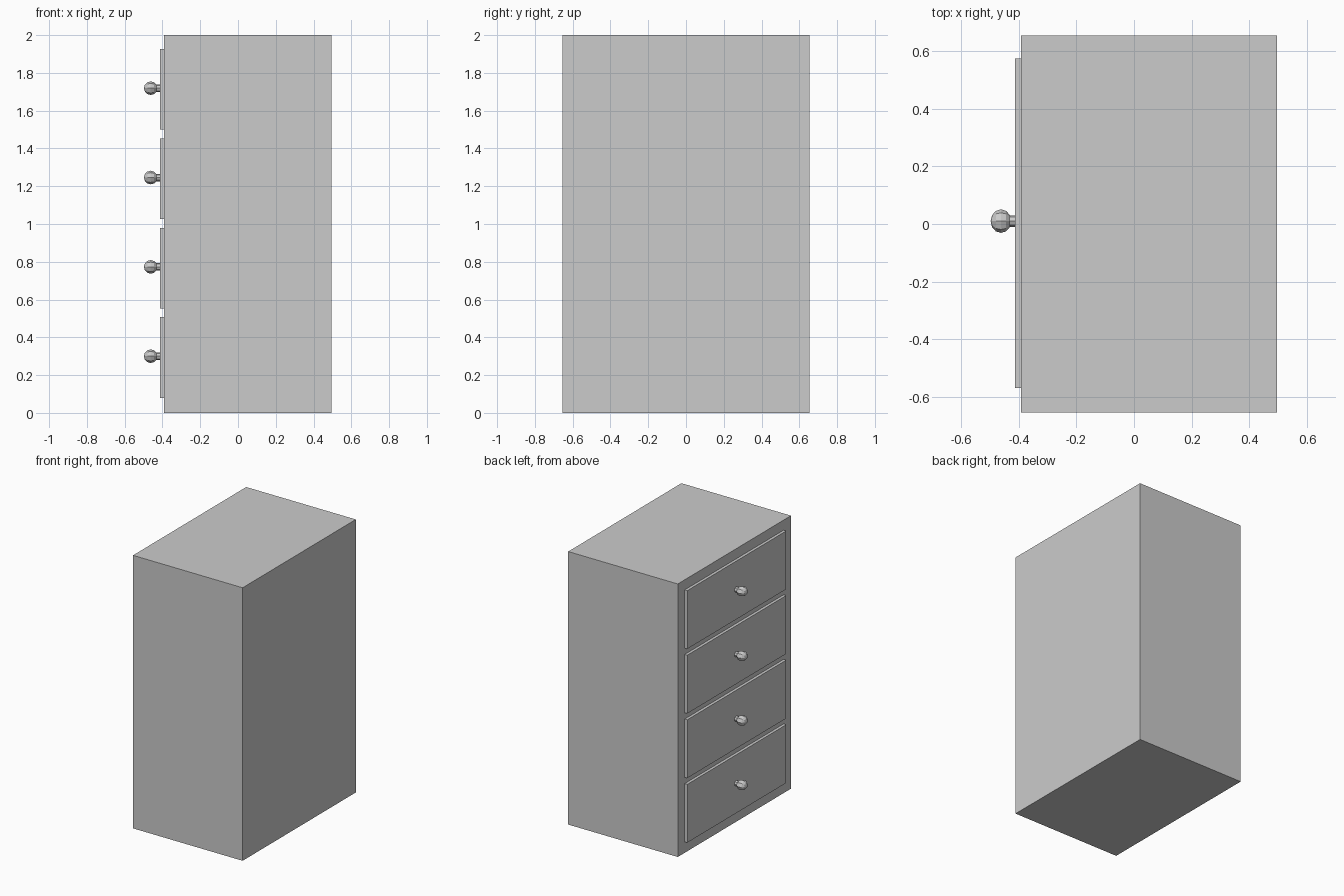
import bpy
from math import pi

if "Cube" in bpy.data.objects:
    bpy.data.objects.remove(bpy.data.objects["Cube"])


def box(name, lo, hi):
    bpy.ops.mesh.primitive_cube_add(size=1, location=[(a + b) / 2 for a, b in zip(lo, hi)])
    ob = bpy.context.object
    ob.name = name
    ob.scale = [b - a for a, b in zip(lo, hi)]
    return ob


# Cabinet body
box("cabinet_body", (-0.392, -0.655, 0), (0.496, 0.655, 2))

for i in range(4):
    z = 0.08 + i * 0.473

    # Drawer front, slightly proud of the body
    box(f"drawer_front_{i + 1}", (-0.413, -0.57, z), (-0.392, 0.575, z + 0.427))

    # Knob stem
    zk = z + 0.22
    bpy.ops.mesh.primitive_cylinder_add(vertices=8, radius=0.02, depth=0.05,
                                        location=(-0.423, 0.01, zk), rotation=(0, pi / 2, 0))
    bpy.context.object.name = f"knob_stem_{i + 1}"

    # Faceted knob, flattened along its axis
    bpy.ops.mesh.primitive_uv_sphere_add(segments=8, ring_count=6, radius=1,
                                         location=(-0.462, 0.01, zk), rotation=(0, pi / 2, 0))
    knob = bpy.context.object
    knob.name = f"drawer_knob_{i + 1}"
    knob.scale = (0.036, 0.041, 0.036)
